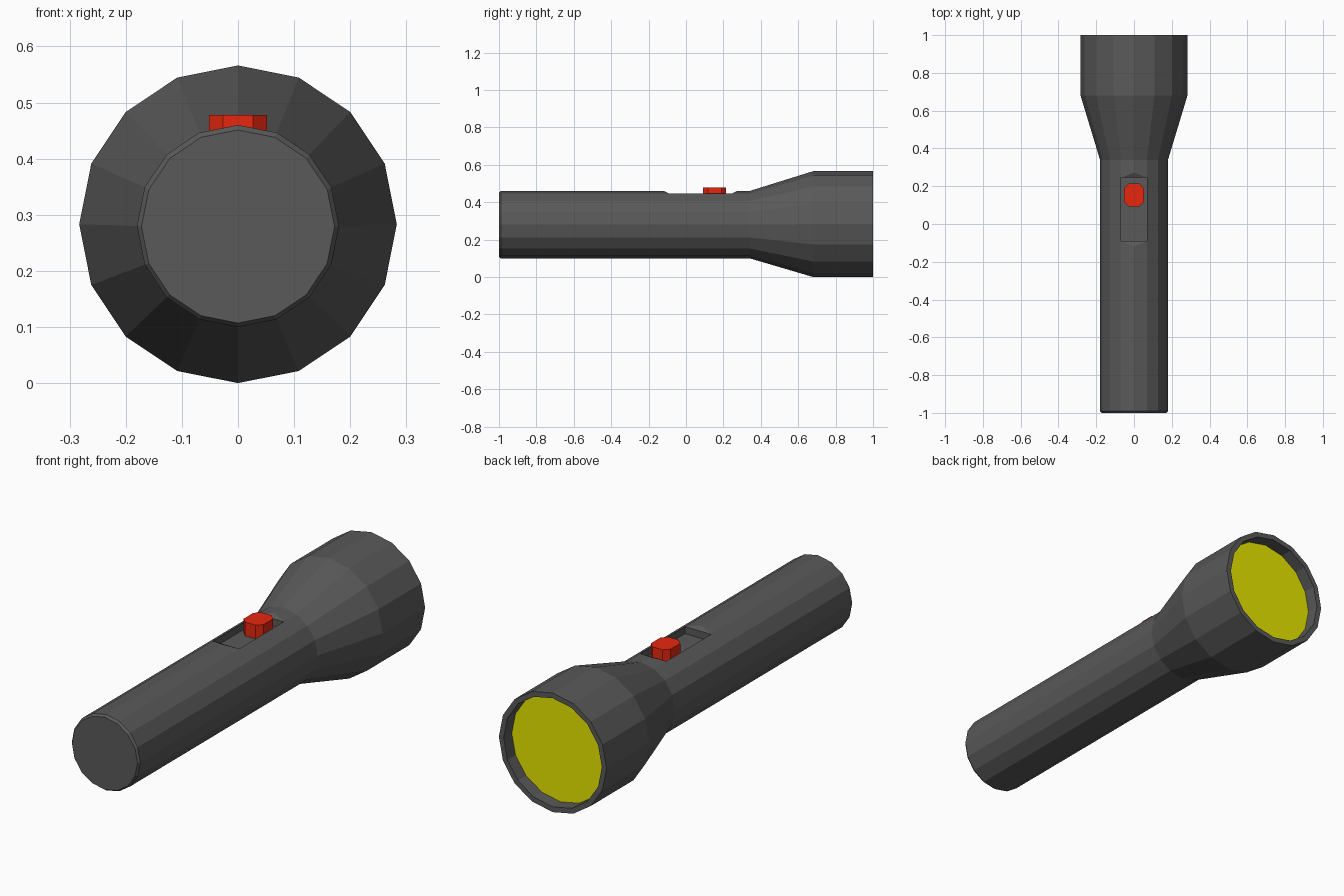
import bpy, bmesh, math

if "Cube" in bpy.data.objects:
    bpy.data.objects.remove(bpy.data.objects["Cube"])

SIDES = 16


def paint(obj, name, color):
    mat = bpy.data.materials.new(name)
    mat.diffuse_color = (*color, 1)
    mat.use_nodes = True
    mat.node_tree.nodes["Principled BSDF"].inputs["Base Color"].default_value = mat.diffuse_color
    obj.data.materials.append(mat)


def finish(bm, name):
    bmesh.ops.recalc_face_normals(bm, faces=bm.faces)
    mesh = bpy.data.meshes.new(name)
    bm.to_mesh(mesh)
    bm.free()
    obj = bpy.data.objects.new(name, mesh)
    bpy.context.collection.objects.link(obj)
    return obj


def lathe(name, profile):
    """Closed solid along y from (y, radius, centre height) rings."""
    bm = bmesh.new()
    rings = []
    for y, r, zc in profile:
        angles = [2 * math.pi * i / SIDES for i in range(SIDES)]
        rings.append([bm.verts.new((r * math.sin(a), y, zc + r * math.cos(a))) for a in angles])
    for a, b in zip(rings, rings[1:]):
        for i in range(SIDES):
            j = (i + 1) % SIDES
            bm.faces.new((a[i], a[j], b[j], b[i]))
    bm.faces.new(rings[0])
    bm.faces.new(rings[-1])
    return finish(bm, name)


def prism(name, points, offset):
    """Extrude a planar outline along an offset vector."""
    bm = bmesh.new()
    face = bm.faces.new([bm.verts.new(p) for p in points])
    ext = bmesh.ops.extrude_face_region(bm, geom=[face], use_keep_orig=True)
    moved = [v for v in ext["geom"] if isinstance(v, bmesh.types.BMVert)]
    bmesh.ops.translate(bm, verts=moved, vec=offset)
    return finish(bm, name)


# Body: tail bevel, handle, flared head, rim and reflector recess
body = lathe("flashlight_body", [
    (-1.0, 0.172, 0.279), (-0.99, 0.18, 0.28), (0.34, 0.18, 0.28),
    (0.68, 0.283, 0.283), (1.0, 0.283, 0.283),
    (1.0, 0.258, 0.283), (0.935, 0.258, 0.283)])
paint(body, "dark_grey", (0.1, 0.1, 0.1))

# Switch slot: deep pocket with sloped end lips
W, FLOOR, LIP = 0.0685, 0.413, 0.4465
slot = [(-0.09, FLOOR), (0.245, FLOOR), (0.245, LIP), (0.335, 0.49), (-0.18, 0.49), (-0.09, LIP)]
cutter = prism("slot_cutter", [(-W, y, z) for y, z in slot], (2 * W, 0, 0))
cutter.hide_render = True
mod = body.modifiers.new("slot", "BOOLEAN")
mod.operation = "DIFFERENCE"
mod.solver = "EXACT"
mod.object = cutter
bpy.context.view_layer.objects.active = body
bpy.ops.object.modifier_apply(modifier="slot")
bpy.data.objects.remove(cutter)

# Lens
lens = lathe("lens", [(0.93, 0.257, 0.283), (0.94, 0.257, 0.283)])
paint(lens, "yellow", (0.8, 0.8, 0.0))

# Switch button: chamfered rectangle
hx, hy, c, yc = 0.052, 0.061, 0.025, 0.153
corners = [(hx, hy - c), (hx - c, hy), (c - hx, hy), (-hx, hy - c),
           (-hx, c - hy), (c - hx, -hy), (hx - c, -hy), (hx, c - hy)]
button = prism("switch_button", [(x, y + yc, FLOOR - 0.005) for x, y in corners], (0, 0, 0.07))
paint(button, "red", (0.8, 0.02, 0.005))
